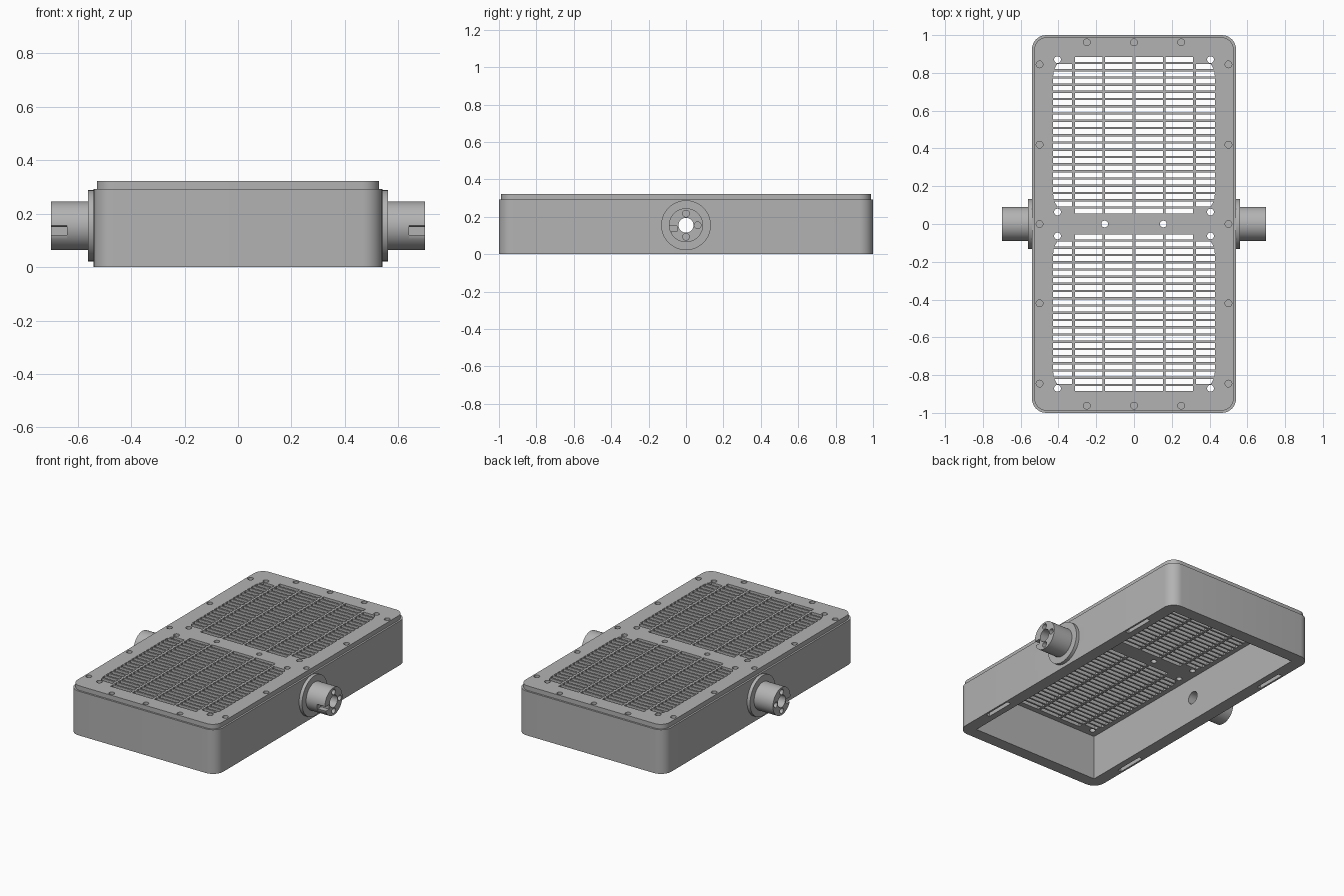
import bpy, bmesh, math
from math import cos, sin, pi
from mathutils import Matrix

if "Cube" in bpy.data.objects:
    bpy.data.objects.remove(bpy.data.objects["Cube"])

grey = bpy.data.materials.new("satin_grey")
grey.use_nodes = True
COLOUR = (0.45, 0.45, 0.45, 1)
grey.diffuse_color = COLOUR
grey.node_tree.nodes["Principled BSDF"].inputs["Base Color"].default_value = COLOUR


# Outline helpers
def circle(x, y, r, n=20):
    return [(x + r * cos(2 * pi * i / n), y + r * sin(2 * pi * i / n)) for i in range(n)]


def rounded(hx, hy, r, n=8):
    pts = []
    for k, (sx, sy) in enumerate([(1, 1), (-1, 1), (-1, -1), (1, -1)]):
        for i in range(n + 1):
            a = (k + i / n) * pi / 2
            pts.append((sx * (hx - r) + r * cos(a), sy * (hy - r) + r * sin(a)))
    return pts


def box(x, y, hx, hy):
    return [(x - hx, y - hy), (x + hx, y - hy), (x + hx, y + hy), (x - hx, y + hy)]


# Extrude an outline with holes; side = +1 or -1 turns it to lie along x
def plate(name, loops, lo, hi, side=0, height=0.0):
    bm = bmesh.new()
    for loop in loops:
        vs = [bm.verts.new((x, y, lo)) for x, y in loop]
        for a, b in zip(vs, vs[1:] + vs[:1]):
            bm.edges.new((a, b))
    bmesh.ops.triangle_fill(bm, edges=bm.edges[:], use_beauty=True)
    ext = bmesh.ops.extrude_face_region(bm, geom=bm.faces[:])
    top = [g for g in ext["geom"] if isinstance(g, bmesh.types.BMVert)]
    bmesh.ops.translate(bm, verts=top, vec=(0, 0, hi - lo))
    if side:
        turn = Matrix(((0, 0, side, 0), (1, 0, 0, 0), (0, 1, 0, height), (0, 0, 0, 1)))
        bm.transform(turn)
    bmesh.ops.recalc_face_normals(bm, faces=bm.faces[:])
    mesh = bpy.data.meshes.new(name)
    bm.to_mesh(mesh)
    bm.free()
    mesh.materials.append(grey)
    obj = bpy.data.objects.new(name, mesh)
    bpy.context.collection.objects.link(obj)
    return obj


def smooth(obj):
    bpy.ops.object.select_all(action="DESELECT")
    obj.select_set(True)
    bpy.context.view_layer.objects.active = obj
    bpy.ops.object.shade_smooth_by_angle(angle=math.radians(30))


AXIS = 0.155      # height of the side connectors
LID = 0.292       # height of the seam under the lid

# Housing: open frame with a cross bore and shallow slots in the bottom rim
housing = plate("housing", [rounded(0.54, 1.0, 0.075), box(0, 0, 0.46, 0.92)], 0, LID)
cutters = [plate("bore_cutter", [circle(0, 0, 0.04, 32)], -0.8, 0.8, 1, AXIS)]
for sx in (-1, 1):
    for sy in (-1, 1):
        cutters.append(plate("slot_cutter", [box(sx * 0.515, sy * 0.65, 0.013, 0.1)], -0.05, 0.03))
for c in cutters:
    mod = housing.modifiers.new("cut", "BOOLEAN")
    mod.object = c
    mod.solver = "EXACT"
    bpy.context.view_layer.objects.active = housing
    bpy.ops.object.modifier_apply(modifier=mod.name)
    bpy.data.objects.remove(c)

# Lid: two slotted grilles with rounded corners
HX, HY, R, CY = 0.428, 0.415, 0.1, 0.47
ROWS, BAR_X, BAR_Y = 22, 0.007, 0.006


def half_width(dy):
    over = max(0, abs(dy) - (HY - R))
    return HX - R + math.sqrt(max(0, R * R - over * over))


columns = [-HX, -0.32, -0.16, 0, 0.16, 0.32, HX]
pitch = (2 * HY + 2 * BAR_Y) / ROWS
loops = [rounded(0.528, 0.988, 0.065)]
for sy in (-1, 1):
    for row in range(ROWS):
        y0 = -HY + row * pitch
        y1 = y0 + pitch - 2 * BAR_Y
        w0, w1 = half_width(y0), half_width(y1)
        for a, b in zip(columns, columns[1:]):
            a += BAR_X if a > -HX else 0
            b -= BAR_X if b < HX else 0
            cell = [(max(a, -w0), y0), (min(b, w0), y0), (min(b, w1), y1), (max(a, -w1), y1)]
            if cell[1][0] - cell[0][0] > 0.004 and cell[2][0] - cell[3][0] > 0.004:
                loops.append([(x, sy * CY + y) for x, y in cell])

# Lid fixing holes: through holes beside the grilles, screw holes over the rim
spots = [(sx * 0.155, 0) for sx in (-1, 1)]
for sx in (-1, 1):
    spots += [(sx * 0.405, y) for y in (-0.87, -0.063, 0.063, 0.87)]
    spots += [(sx * 0.5, y) for y in (-0.845, -0.42, 0, 0.42, 0.845)]
for sy in (-1, 1):
    spots += [(x, sy * 0.962) for x in (-0.25, 0, 0.25)]
loops += [circle(x, y, 0.018) for x, y in spots]
lid = plate("lid", loops, LID, 0.322)

# Connectors: flange, barrel and a notched end with four pin sockets
bore = circle(0, 0, 0.04, 32)
sockets = [circle(0.062 * cos(k * pi / 2), 0.062 * sin(k * pi / 2), 0.018) for k in (0, 1, 3)]
notch = [(-0.086, -0.004), (-0.047, -0.004), (-0.047, -0.034), (-0.082, -0.034)]
rim = [(x, y) for x, y in circle(0, 0, 0.091, 64) if not (x < 0 and -0.037 < y < 0.0)]
start = next(i for i, p in enumerate(rim) if p[0] < 0 and p[1] < -0.03)
notched = rim[:start] + notch + rim[start:]
parts = [housing, lid]
for side, tag in ((1, "left"), (-1, "right")):
    parts += [
        plate(tag + "_flange", [circle(0, 0, 0.133, 64), bore], 0.54, 0.562, side, AXIS),
        plate(tag + "_barrel", [circle(0, 0, 0.091, 64), bore], 0.562, 0.64, side, AXIS),
        plate(tag + "_socket_end", [notched, bore] + sockets, 0.64, 0.7, side, AXIS),
    ]
for p in parts:
    smooth(p)
